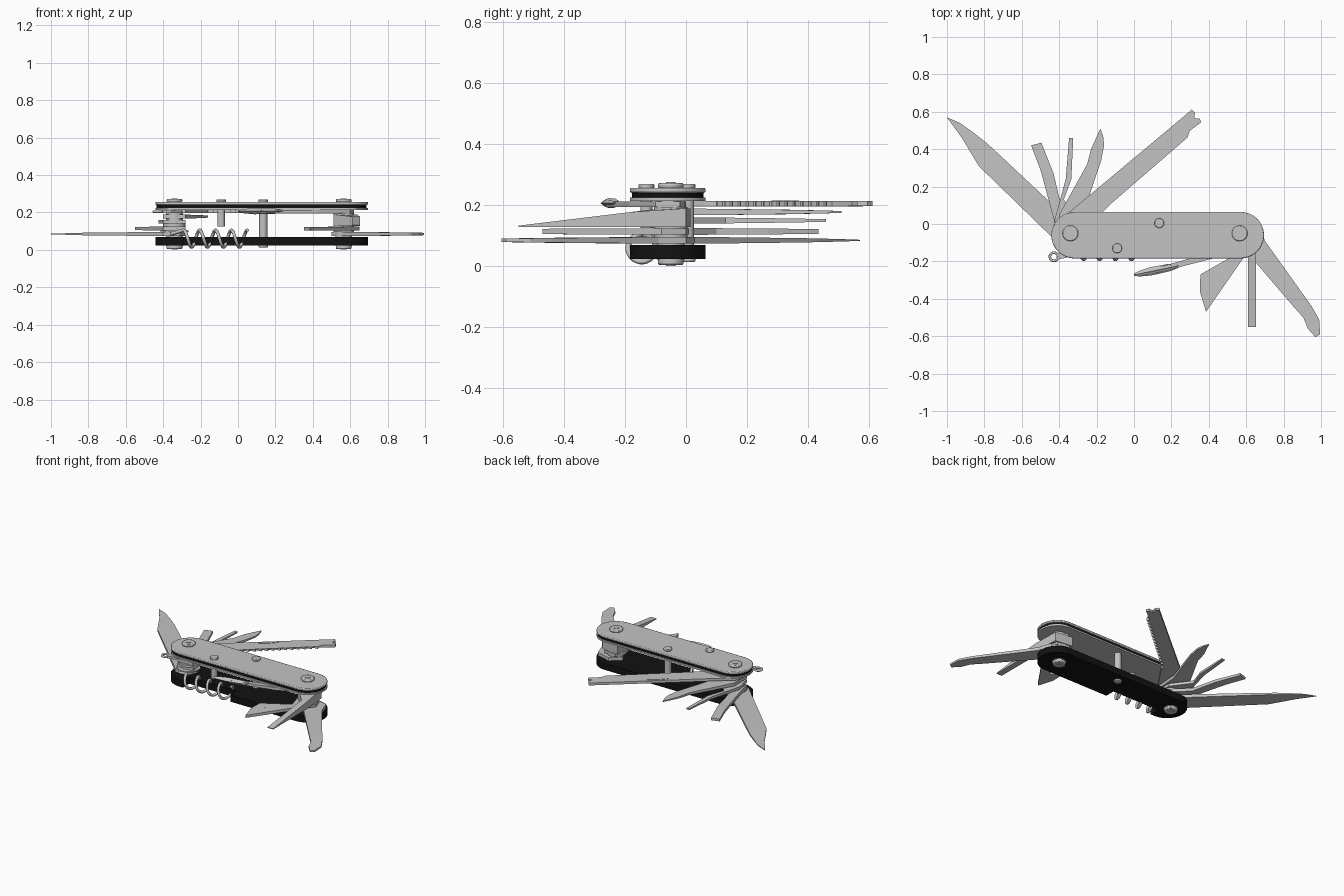
import bpy, bmesh, math
from mathutils import Vector

cube = bpy.data.objects.get("Cube")
if cube:
    bpy.data.objects.remove(cube, do_unlink=True)


def material(name, c):
    m = bpy.data.materials.new(name)
    m.diffuse_color = (*c, 1)
    m.use_nodes = True
    m.node_tree.nodes["Principled BSDF"].inputs["Base Color"].default_value = (*c, 1)
    return m


STEEL = material("steel grey", (0.55, 0.55, 0.55))
BLACK = material("black", (0.006, 0.006, 0.006))
PIVOT_L, PIVOT_R = (-0.34, -0.05), (0.565, -0.05)


def finish(bm, name, mat, smooth=True, bevel=0):
    bmesh.ops.recalc_face_normals(bm, faces=bm.faces)
    me = bpy.data.meshes.new(name)
    bm.to_mesh(me)
    bm.free()
    me.materials.append(mat)
    ob = bpy.data.objects.new(name, me)
    bpy.context.collection.objects.link(ob)
    if bevel:
        b = ob.modifiers.new("Bevel", "BEVEL")
        b.width, b.segments, b.limit_method = bevel, 2, "ANGLE"
        b.angle_limit = math.radians(50)
    if smooth:
        bpy.ops.object.select_all(action="DESELECT")
        ob.select_set(True)
        bpy.context.view_layer.objects.active = ob
        bpy.ops.object.shade_smooth_by_angle(angle=math.radians(30))
    return ob


def prism(name, pts, bottom, top, mat=STEEL, smooth=False, bevel=0):
    """Extrude an outline; bottom and top are heights or functions of (x, y)."""
    lo = bottom if callable(bottom) else lambda x, y: bottom
    hi = top if callable(top) else lambda x, y: top
    bm = bmesh.new()
    a = [bm.verts.new((x, y, lo(x, y))) for x, y in pts]
    b = [bm.verts.new((x, y, hi(x, y))) for x, y in pts]
    caps = [bm.faces.new(a[::-1]), bm.faces.new(b)]
    for i in range(len(pts)):
        j = (i + 1) % len(pts)
        bm.faces.new((a[i], a[j], b[j], b[i]))
    if not bevel:
        bmesh.ops.triangulate(bm, faces=caps)
    return finish(bm, name, mat, smooth, bevel)


def tool(name, pts, z, thick, pivot, tip=0.3, reach=0.6):
    """Folding tool that thins away from its pivot."""
    def half(x, y):
        t = min(1, math.hypot(x - pivot[0], y - pivot[1]) / reach)
        return thick / 2 * (1 - (1 - tip) * t * t)
    return prism(name, pts, lambda x, y: z - half(x, y), lambda x, y: z + half(x, y))


def disc(name, xy, r, z0, z1, bevel=0, mat=STEEL):
    pts = [(xy[0] + r * math.cos(i * math.tau / 32), xy[1] + r * math.sin(i * math.tau / 32))
           for i in range(32)]
    return prism(name, pts, z0, z1, mat, True, bevel)


def tube(name, pts, radius, cyclic=False):
    cu = bpy.data.curves.new(name, "CURVE")
    cu.dimensions = "3D"
    cu.bevel_depth, cu.bevel_resolution, cu.use_fill_caps = radius, 3, True
    s = cu.splines.new("POLY")
    s.points.add(len(pts) - 1)
    for p, q in zip(s.points, pts):
        p.co = (*q, 1)
    s.use_cyclic_u = cyclic
    s.use_smooth = True
    cu.materials.append(STEEL)
    ob = bpy.data.objects.new(name, cu)
    bpy.context.collection.objects.link(ob)
    return ob


def stadium(x0, x1, cy, r, notch=None):
    """Rounded-end handle outline, optionally cut along the front edge."""
    pts = []
    for cx, start in ((x1 - r, -90), (x0 + r, 90)):
        for i in range(25):
            a = math.radians(start + i * 7.5)
            pts.append((cx + r * math.cos(a), cy + r * math.sin(a)))
    if notch:
        n0, n1, ny = notch
        pts += [(n0, cy - r), (n0, ny), (n1, ny), (n1, cy - r)]
    return pts


# Handle scales and liners
body = stadium(-0.442, 0.695, -0.06, 0.124)
inner = stadium(-0.435, 0.688, -0.06, 0.117)
prism("top_scale", body, 0.241, 0.257, STEEL, True, 0.005)
prism("top_black_layer", inner, 0.225, 0.241, BLACK, True)
prism("top_liner", body, 0.214, 0.225, STEEL, True)
notched = stadium(-0.442, 0.695, -0.06, 0.124, (-0.29, 0.07, -0.115))
prism("bottom_scale", notched, 0.024, 0.07, BLACK, True)

# Main pivots with rivet heads and the stacked spacers
for side, p in (("left", PIVOT_L), ("right", PIVOT_R)):
    disc(side + "_pivot_pin", p, 0.045, 0.02, 0.24)
    for end, z0, z1, zc in (("top", 0.255, 0.273, 0.276), ("bottom", 0.004, 0.026, 0.001)):
        disc(f"{side}_{end}_rivet", p, 0.042, z0, z1, 0.006)
        disc(f"{side}_{end}_rivet_centre", p, 0.016, min(zc, z0 + 0.005), max(zc, z0 + 0.005))
disc("left_lower_spacer", PIVOT_L, 0.075, 0.096, 0.104)
disc("left_upper_spacer", PIVOT_L, 0.06, 0.125, 0.142)
disc("right_spacer", PIVOT_R, 0.055, 0.096, 0.195)

# Small posts
disc("back_post", (0.135, 0.005), 0.022, 0.02, 0.24)
disc("front_post", (-0.09, -0.13), 0.02, 0.125, 0.24)
disc("back_post_top", (0.135, 0.005), 0.026, 0.255, 0.27, 0.004)
disc("front_post_top", (-0.09, -0.13), 0.026, 0.255, 0.27, 0.004)
disc("back_post_bottom", (0.135, 0.005), 0.026, 0.014, 0.026, 0.004)

# Tools on the left pivot
tool("main_blade", [(-1.0, 0.57), (-0.92, 0.46), (-0.83, 0.31), (-0.46, -0.05), (-0.40, -0.11),
     (-0.31, -0.11), (-0.28, -0.04), (-0.42, 0.09), (-0.73, 0.38), (-0.79, 0.435),
     (-0.86, 0.49), (-0.93, 0.54)], 0.085, 0.022, PIVOT_L, 0.15, 0.9)
tool("flat_driver", [(-0.55, 0.42), (-0.50, 0.29), (-0.43, 0.03), (-0.40, -0.09), (-0.28, -0.09),
     (-0.29, 0.0), (-0.39, 0.10), (-0.43, 0.27), (-0.495, 0.435)], 0.114, 0.022, PIVOT_L, 0.6)
tool("reamer", [(-0.347, 0.46), (-0.365, 0.24), (-0.425, 0.02), (-0.40, -0.09), (-0.28, -0.09),
     (-0.28, 0.0), (-0.375, 0.13), (-0.335, 0.24), (-0.325, 0.46)], 0.15, 0.02, PIVOT_L, 0.25)
tool("small_blade", [(-0.18, 0.51), (-0.23, 0.40), (-0.25, 0.32), (-0.40, 0.05), (-0.40, -0.09),
     (-0.28, -0.09), (-0.27, 0.06), (-0.175, 0.34), (-0.16, 0.42), (-0.165, 0.47)],
     0.178, 0.022, PIVOT_L, 0.25)

# Saw with a row of teeth along its lower edge
teeth = []
a, b, n = Vector((-0.16, 0.10)), Vector((0.285, 0.485)), 15
step = (b - a) / n
out = Vector((step.y, -step.x)).normalized() * 0.018
for i in range(n):
    teeth += [tuple(a + step * i), tuple(a + step * (i + 0.6) + out), tuple(a + step * (i + 0.75))]
tool("saw", [(-0.41, 0.01), (-0.41, -0.09), (-0.28, -0.10), (-0.17, 0.06)] + teeth +
     [(0.30, 0.50), (0.36, 0.545), (0.35, 0.563), (0.322, 0.563), (0.326, 0.595), (0.31, 0.612)],
     0.205, 0.018, PIVOT_L, 0.9, 1.0)
prism("saw_nail_nick", [(-0.06, 0.28), (0.0, 0.315), (0.05, 0.37), (-0.01, 0.335)], 0.212, 0.216)

# Tools on the right pivot
tool("bottle_opener", [(0.70, -0.09), (0.67, 0.0), (0.57, 0.03), (0.50, -0.03), (0.62, -0.17),
     (0.86, -0.45), (0.905, -0.50), (0.93, -0.56), (0.97, -0.605), (0.995, -0.59), (0.99, -0.51),
     (0.95, -0.44)], 0.085, 0.022, PIVOT_R, 0.5, 0.7)
tool("can_opener", [(0.355, -0.27), (0.352, -0.36), (0.385, -0.47), (0.60, -0.16), (0.65, -0.08),
     (0.62, 0.0), (0.53, 0.01), (0.50, -0.06), (0.53, -0.17), (0.42, -0.31)],
     0.114, 0.02, PIVOT_R, 0.8)
prism("file", [(0.61, -0.55), (0.652, -0.55), (0.652, -0.18), (0.635, 0.0), (0.51, 0.015),
      (0.51, -0.08), (0.61, -0.18)],
      lambda x, y: 0.128, lambda x, y: 0.19 - 0.057 * max(0, min(1, (-0.08 - y) / 0.47)))

# Cross driver: bar into the handle and a faceted pointed head
prism("cross_driver_shank", [(0.12, -0.262), (0.42, -0.185), (0.60, -0.10), (0.62, -0.02),
      (0.53, 0.0), (0.40, -0.155), (0.12, -0.235)], 0.195, 0.213)
bm = bmesh.new()
d = Vector((-0.24, -0.05, 0)).normalized()
side = Vector((-d.y, d.x, 0))
rings = []
for t, r in ((0, 0.012), (0.05, 0.02), (0.15, 0.022), (0.21, 0.015), (0.24, 0.006)):
    c = Vector((0.235, -0.223, 0.207)) + d * t
    rings.append([bm.verts.new(c + (side * math.cos(k * math.tau / 16) +
                  Vector((0, 0, 0.75)) * math.sin(k * math.tau / 16)) * r * (1 if k % 4 == 0 else 0.75))
                  for k in range(16)])
for p, q in zip(rings, rings[1:]):
    for k in range(16):
        bm.faces.new((p[k], p[(k + 1) % 16], q[(k + 1) % 16], q[k]))
bm.faces.new(rings[0])
bm.faces.new(rings[-1])
finish(bm, "cross_driver_head", STEEL, False)

# Corkscrew coil lying along the front notch, with its arm
coil = [(-0.36, -0.12, 0.085), (-0.31, -0.14, 0.1)]
for i in range(101):
    ang = math.pi / 2 + i / 100 * 4 * math.tau
    r = 0.045
    coil.append((-0.29 + 0.34 * i / 100, -0.145 + r * math.cos(ang), 0.06 + r * math.sin(ang)))
tube("corkscrew", coil, 0.009)

# Key ring loop with its lug
tube("key_loop", [(-0.428 + 0.022 * math.cos(i * math.tau / 24), -0.175 + 0.022 * math.sin(i * math.tau / 24),
     0.205) for i in range(24)], 0.007, True)
prism("key_loop_lug", [(-0.41, -0.19), (-0.36, -0.18), (-0.30, -0.12), (-0.36, -0.08), (-0.41, -0.165)],
      0.197, 0.213)
